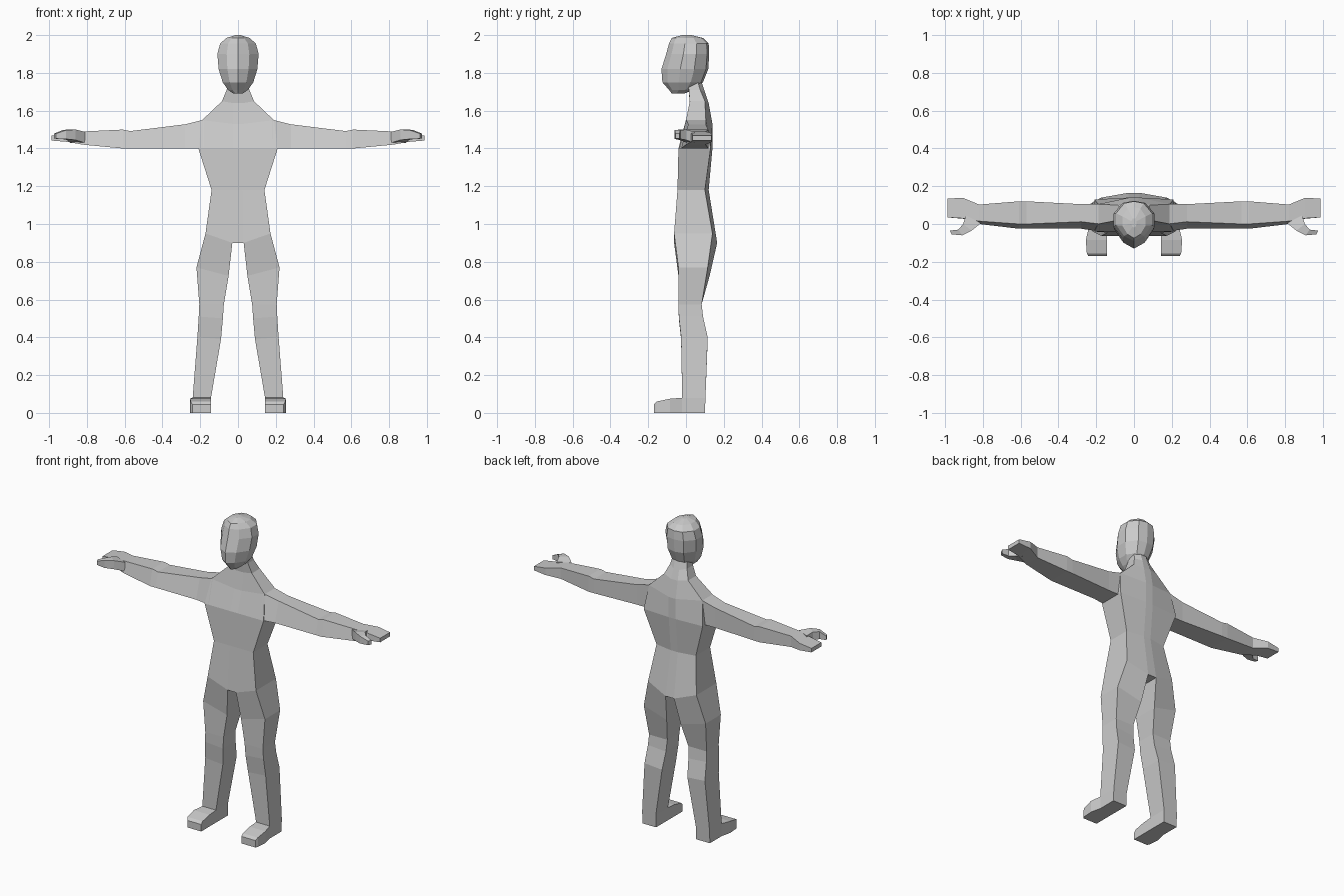
import bpy, bmesh

grey = bpy.data.materials.new("light grey")
grey.diffuse_color = (0.6, 0.6, 0.6, 1)


def loft(name, rings, caps=(True, True), flip=False):
    """Skin a list of point rings; flip mirrors the part to the other side."""
    bm = bmesh.new()
    s = -1 if flip else 1
    rows = [[bm.verts.new((s * x, y, z)) for x, y, z in ring] for ring in rings]
    n = len(rows[0])
    for a, b in zip(rows, rows[1:]):
        for i in range(n):
            j = (i + 1) % n
            bm.faces.new((a[i], a[j], b[j], b[i]))
    if caps[0]:
        bm.faces.new(rows[0][::-1])
    if caps[1]:
        bm.faces.new(rows[-1])
    bmesh.ops.recalc_face_normals(bm, faces=bm.faces)
    # open parts: make sure the first side wall points away from its ring centre
    f = bm.faces[0] if not any(caps) else None
    if f:
        f.normal_update()
        c = sum((v.co for r in rows[:2] for v in r), f.normal * 0) / (2 * n)
        if f.normal.dot(f.calc_center_median() - c) < 0:
            bmesh.ops.reverse_faces(bm, faces=bm.faces)
    me = bpy.data.meshes.new(name)
    bm.to_mesh(me)
    bm.free()
    me.materials.append(grey)
    ob = bpy.data.objects.new(name, me)
    bpy.context.collection.objects.link(ob)


# Torso and neck: side z, middle z, half width, middle half width,
# front y, back y at the side, back y at the middle
def torso_ring(zs, zm, w, m, yf, yb, ym):
    return [(-w, yf, zs), (-m, yf, zm), (m, yf, zm), (w, yf, zs),
            (w, yb, zs), (m, ym, zm), (-m, ym, zm), (-w, yb, zs)]


torso = [(0.95, 0.90, 0.172, 0.03, -0.063, 0.14, 0.165),
         (1.18, 1.18, 0.14, 0.025, -0.045, 0.10, 0.12),
         (1.40, 1.40, 0.21, 0.025, -0.04, 0.13, 0.14),
         (1.55, 1.53, 0.19, 0.025, 0.0, 0.105, 0.14),
         (1.65, 1.64, 0.085, 0.025, 0.02, 0.10, 0.12),
         (1.71, 1.70, 0.06, 0.02, 0.015, 0.075, 0.10),
         (1.76, 1.76, 0.05, 0.02, 0.01, 0.06, 0.08)]
loft("torso", [torso_ring(*r) for r in torso], (False, True))
# Crotch strip between the legs
loft("crotch", [[(x, -0.063, 0.9), (x, 0.165, 0.9), (x, 0.05, 0.91)]
                for x in (-0.03, 0.03)])

# Head: z, half width, front y, back y on a ten-sided outline
half = [(0, -1), (0.52, -0.75), (0.95, -0.2), (0.95, 0.4), (0.52, 0.9), (0, 1)]
outline = half + [(-x, y) for x, y in half[-2:0:-1]]
head = [(1.69, 0.025, -0.075, -0.01), (1.71, 0.055, -0.09, 0.04),
        (1.75, 0.085, -0.125, 0.09), (1.82, 0.108, -0.13, 0.118),
        (1.90, 0.115, -0.105, 0.123), (1.955, 0.10, -0.09, 0.12),
        (1.985, 0.065, -0.075, 0.09), (2.0, 0.015, -0.02, 0.03)]
loft("head", [[(w * x, (f + b) / 2 + (b - f) / 2 * y, z) for x, y in outline]
              for z, w, f, b in head])

# Leg: outer z, inner z, outer x, inner x, front y, back y outer, back y inner
leg = [(0.95, 0.90, 0.172, 0.03, -0.063, 0.14, 0.165),
       (0.77, 0.725, 0.22, 0.05, -0.04, 0.115, 0.125),
       (0.575, 0.575, 0.205, 0.075, -0.04, 0.083, 0.083),
       (0.51, 0.50, 0.208, 0.08, -0.038, 0.09, 0.09),
       (0.40, 0.39, 0.215, 0.09, -0.026, 0.115, 0.115),
       (0.08, 0.08, 0.24, 0.143, -0.02, 0.103, 0.103),
       (0.0, 0.0, 0.24, 0.143, -0.02, 0.10, 0.10)]
# Foot: y, inner x, outer x, top z
foot = [(-0.02, 0.143, 0.24, 0.08), (-0.085, 0.143, 0.255, 0.075),
        (-0.155, 0.143, 0.25, 0.06), (-0.17, 0.143, 0.242, 0.045)]
# Arm and hand: x, bottom z, top z, front y low, front y high, back y
arm = [(0.18, 1.40, 1.553, -0.04, 0.0, 0.105),
       (0.28, 1.40, 1.528, -0.025, 0.012, 0.105),
       (0.57, 1.40, 1.492, -0.025, 0.0, 0.12),
       (0.61, 1.40, 1.50, -0.025, 0.0, 0.12),
       (0.82, 1.42, 1.49, 0.0, 0.015, 0.103),
       (0.905, 1.435, 1.48, 0.028, 0.03, 0.138),
       (0.988, 1.442, 1.468, 0.035, 0.035, 0.135)]
# Thumb: inner x, y, then outer x, y, then bottom and top z
thumb = [(0.89, 0.045, 0.81, 0.005, 1.43, 1.488),
         (0.905, 0.0, 0.86, -0.035, 1.445, 1.50),
         (0.93, -0.03, 0.91, -0.06, 1.45, 1.497),
         (0.975, -0.035, 0.965, -0.055, 1.452, 1.478)]

for side, flip in (("left", False), ("right", True)):
    loft(side + "_leg", [[(o, f, zo), (i, f, zi), (i, bi, zi), (o, bo, zo)]
                         for zo, zi, o, i, f, bo, bi in leg], (False, True), flip)
    loft(side + "_foot", [[(i, y, 0), (o, y, 0), (o, y, z), (i, y, z)]
                          for y, i, o, z in foot], (False, True), flip)
    loft(side + "_arm", [[(x, fl, b), (x, fh, t), (x, k, t), (x, k, b)]
                         for x, b, t, fl, fh, k in arm], (False, True), flip)
    loft(side + "_thumb", [[(ix, iy, b), (ox, oy, b), (ox, oy, t), (ix, iy, t)]
                           for ix, iy, ox, oy, b, t in thumb], (True, True), flip)
